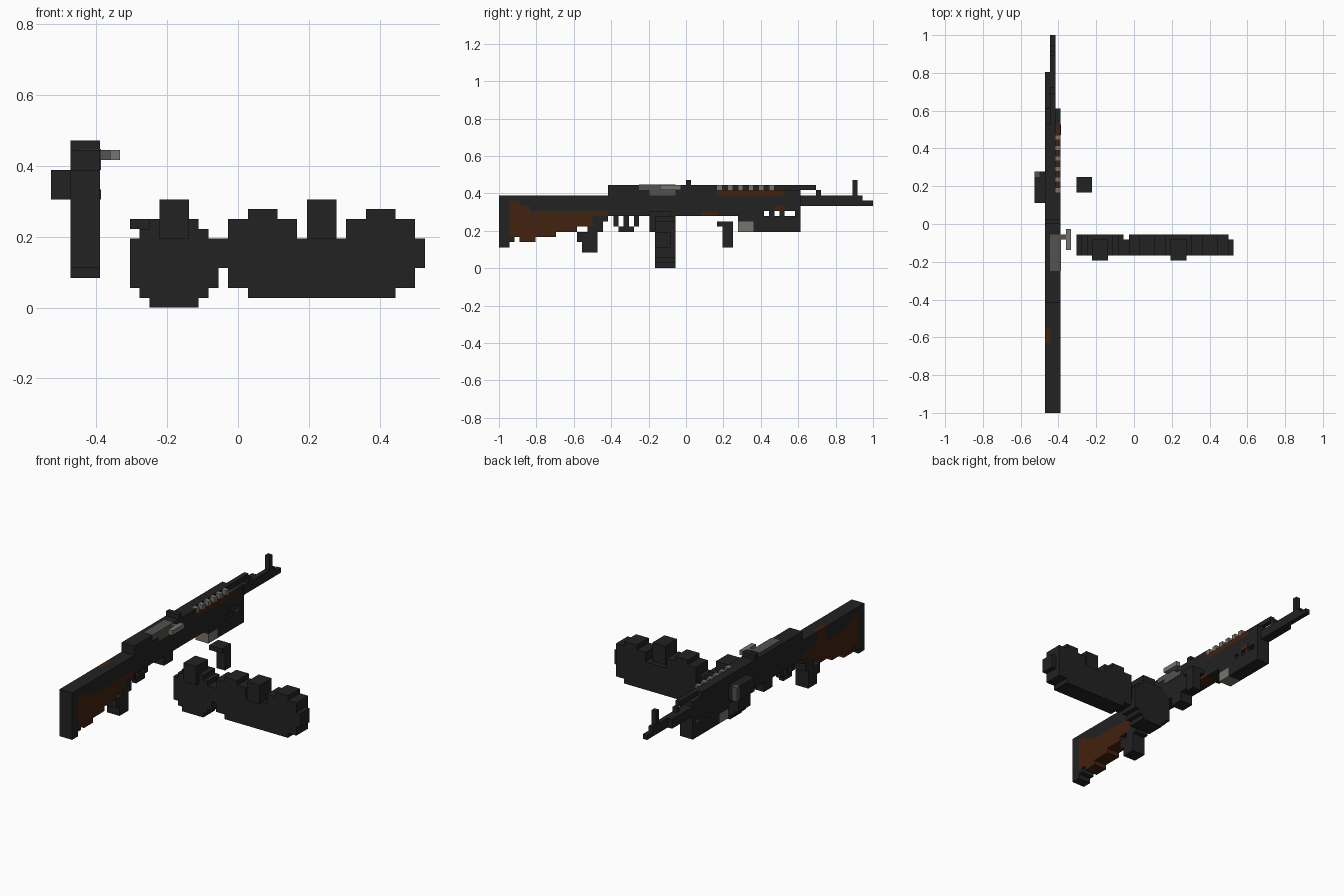
import bpy
import bmesh
from mathutils import Vector

default_cube = bpy.data.objects.get("Cube")
if default_cube:
    bpy.data.objects.remove(default_cube, do_unlink=True)

UNIT = 1 / 36      # edge of one block
SKIN = 0.1         # thickness of thin plates, in blocks


def make_material(name, red, green, blue):
    material = bpy.data.materials.new(name)
    colour = (red, green, blue, 1)
    material.use_nodes = True
    material.diffuse_color = colour
    shader = material.node_tree.nodes["Principled BSDF"]
    shader.inputs["Base Color"].default_value = colour
    shader.inputs["Roughness"].default_value = 0.8
    return material


black = make_material("black_metal", .016, .016, .016)
wood = make_material("dark_wood", .055, .016, .005)
steel = make_material("worn_steel", .09, .085, .08)
silver = make_material("light_steel", .18, .175, .16)

parts = {}


def block(part, material, width, back, front, low, high):
    """Add a box to a named part: width is an x range, then y and z ranges."""
    mesh, _ = parts.setdefault(part, (bmesh.new(), material))
    start = Vector((width[0], back, low))
    end = Vector((width[1], front, high))
    verts = bmesh.ops.create_cube(mesh, size=1)["verts"]
    for vert in verts:
        offset = Vector(a * b for a, b in zip(vert.co, end - start))
        vert.co = ((start + end) / 2 + offset) * UNIT


# Width ranges of the weapon body
full = (-17, -14)
core = (-16, -15)
left_pair = (-17, -15)
right_side = (-15, -14)
right_pair = (-16, -14 + SKIN)

# Shoulder stock
block("butt_plate", black, full, -36, -34, 4, 14)
block("butt_plate", black, full, -34, -33, 5, 6)
block("stock_top", black, full, -34, -32, 13, 14)
block("stock_top", black, full, -32, -30, 12, 14)
block("stock_top", black, full, -30, -23, 11, 14)
block("stock_top", black, (-16, -14), -23, -20, 11, 14)
block("stock_top", black, full, -20, -15, 11, 14)
block("stock_wood", wood, full, -34, -32, 6, 13)
block("stock_wood", wood, full, -32, -30, 5, 12)
block("stock_wood", wood, full, -30, -29, 5, 11)
block("stock_wood", wood, full, -29, -25, 6, 11)
block("stock_wood", wood, full, -25, -21, 7, 11)
block("stock_wood", wood, full, -21, -18, 8, 11)
block("stock_wood", wood, full, -18, -15, 10, 11)
block("stock_wood", wood, (-17, -16), -23, -20, 11, 14)

# Pistol grip and trigger group
block("pistol_grip", black, full, -20, -17, 3, 5)
block("pistol_grip", black, full, -21, -17, 5, 7)
block("pistol_grip", black, full, -19, -16, 7, 9)
block("pistol_grip", black, full, -18, -15, 9, 10)
block("trigger_guard", black, core, -13, -10, 7, 8)
block("trigger_guard", black, core, -14, -13, 8, 10)
block("trigger_guard", black, core, -10, -9, 8, 10)
block("trigger", black, core, -12, -11, 8, 10)

# Receiver with bolt cover and charging handle
block("receiver", black, full, -15, 6, 11, 16)
block("receiver", black, full, -15, 3, 10, 11)
block("magazine_well", black, full, -5, -2, 8, 10)
block("rear_sight", black, full, 0, 1, 16, 17)
for row, tail in ((14, -7), (15, -9)):
    rise = SKIN if row == 15 else 0
    block("bolt_cover", steel, right_pair, tail, -2, row, row + 1 + rise)
block("handle_stem", steel, (-14, -13), -3, -2, 15, 16)
block("handle_knob", silver, (-13, -12), -5, -1, 15, 16)

# Fore end with wooden guard and toothed vents
block("fore_end", black, full, 6, 22, 11, 14)
block("fore_end", black, left_pair, 6, 19, 14, 16)
block("fore_end", black, full, 19, 22, 14, 15)
block("fore_end", black, full, 6, 15, 10, 11)
block("fore_end_wood", wood, right_side, 6, 19, 14, 15)
block("fore_end_wood", wood, full, 3, 6, 10, 11)
block("fore_end_wood", wood, right_pair, 17, 19, 11, 12)
for tooth in range(6, 18, 2):
    block("vent_teeth", silver, right_side, tooth, tooth + 1, 15, 16)

# Launcher block below the barrel, carried on small posts
block("lower_block", black, full, 13, 22, 7, 10)
block("lower_block", black, full, 10, 13, 9, 10)
for post in (16, 18, 21):
    block("lower_block", black, full, post, post + 1, 10, 11)
block("lower_latch", silver, full, 10, 13, 7, 9)

# Barrel, gas tube and front sight
block("barrel", black, core, 22, 36, 12, 13)
block("barrel", black, core, 22, 34, 13, 14)
block("gas_tube", black, left_pair, 22, 29, 12, 14)
block("cleaning_rod", black, core, 19, 25, 15, 16)
block("cleaning_rod", black, core, 25, 26, 14, 15)
block("front_sight", black, core, 32, 33, 13, 17)

# Side lamp
block("side_lamp", black, (-19, -17), 4, 9, 11, 14)
block("side_lamp", black, (-18, -17), 9, 10, 11, 14)
block("lamp_lens", steel, (-19, -18), 9, 10, 11, 14)

# Detached foregrip
block("foregrip", black, (-11, -8), 6, 9, 8, 9)
block("foregrip", black, (-10, -8), 7, 9, 4, 8)


def drum_row(part, left, right, low, high, front=-2):
    block(part, black, (left, right), -6, front, low, high)


# Single drum magazine
drum_row("small_drum", -9, -4, 0, 9)
drum_row("small_drum", -10, -3, 1, 8)
drum_row("small_drum", -11, -2, 2, 7)
drum_row("drum_bridge", -2, -1, 4, 7, -3)

# Wide double drum magazine
drum_row("double_drum", 1, 16, 1, 2)
drum_row("double_drum", -1, 18, 2, 7)
drum_row("double_drum", 18, 19, 4, 7, -3)
drum_row("double_drum", -1, 6, 7, 9)
drum_row("double_drum", 11, 18, 7, 9)
drum_row("double_drum", 1, 4, 9, 10)
drum_row("double_drum", 13, 16, 9, 10)

# Feed necks on both drums
for neck in (-8, 7):
    block("feed_neck", black, (neck, neck + 3), -7, -3, 7, 11)

# Turn every collected part into an object
for name, (mesh, material) in parts.items():
    data = bpy.data.meshes.new(name)
    mesh.to_mesh(data)
    mesh.free()
    data.materials.append(material)
    part_object = bpy.data.objects.new(name, data)
    bpy.context.collection.objects.link(part_object)
